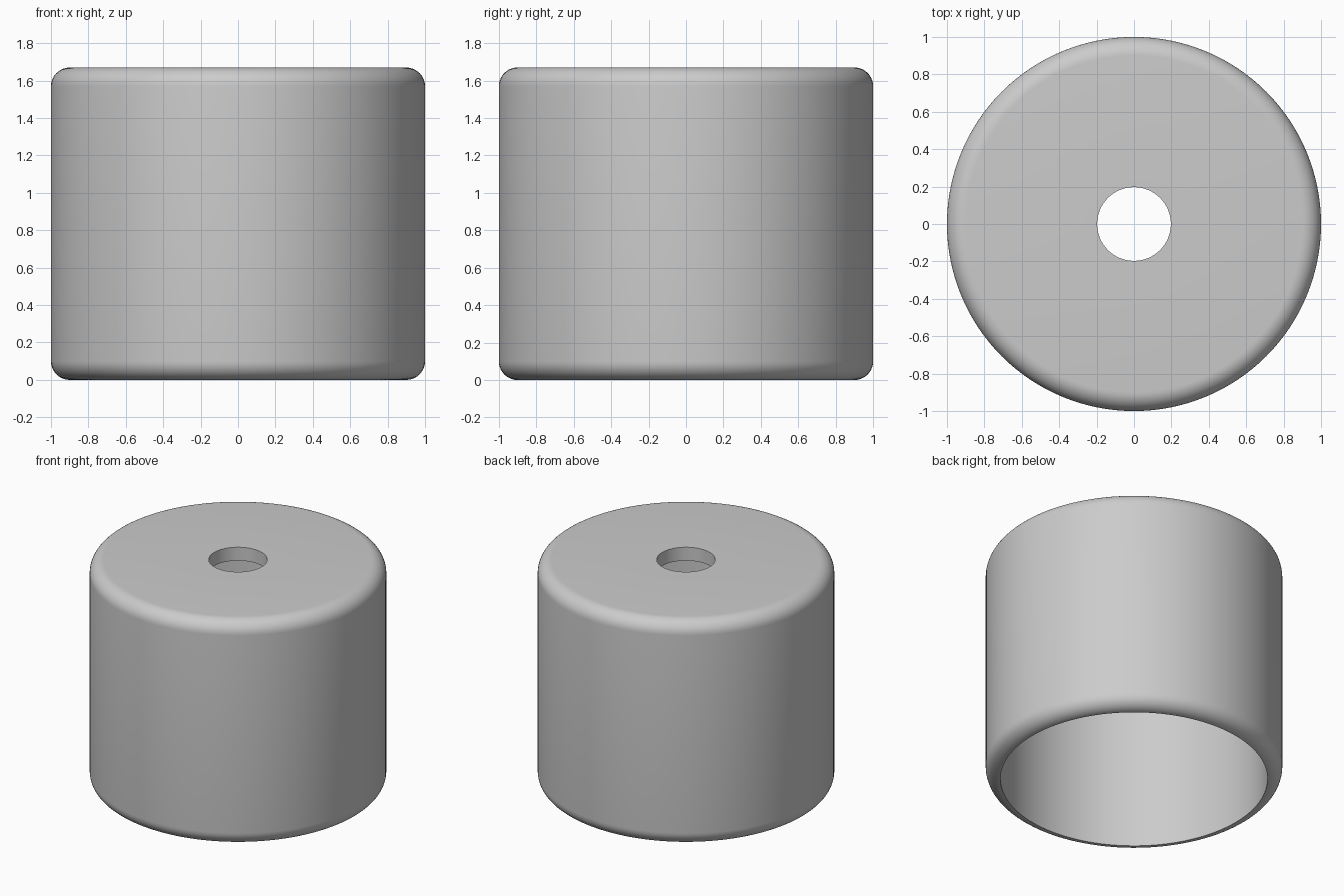
import bpy, bmesh, math
from mathutils import Matrix

cube = bpy.data.objects.get("Cube")
if cube:
    bpy.data.objects.remove(cube, do_unlink=True)

RADIUS, HEIGHT, FILLET, WALL, HOLE = 1.0, 1.67, 0.1, 0.1, 0.197
SEGMENTS, ARC_STEPS = 128, 10

grey = bpy.data.materials.new("light grey")
grey.use_nodes = True
colour = (0.6, 0.6, 0.6, 1)
grey.diffuse_color = colour
grey.node_tree.nodes["Principled BSDF"].inputs["Base Color"].default_value = colour


def fillet(z, start):
    """Quarter-circle points on the outer edge, from the start angle."""
    angles = [start + math.pi / 2 * i / ARC_STEPS for i in range(ARC_STEPS + 1)]
    return [(RADIUS - FILLET + FILLET * math.cos(a), z + FILLET * math.sin(a))
            for a in angles]


# Closed wall section: rounded outside, central hole, hollow inside
inner = RADIUS - WALL
profile = fillet(FILLET, -math.pi / 2) + fillet(HEIGHT - FILLET, 0)
profile += [(HOLE, HEIGHT), (HOLE, HEIGHT - WALL), (inner, HEIGHT - WALL)]

# Revolve the section into the cap
bm = bmesh.new()
rings = []
for s in range(SEGMENTS):
    turn = Matrix.Rotation(math.tau * s / SEGMENTS, 3, 'Z')
    rings.append([bm.verts.new(turn @ Matrix.Identity(3).col[0] * r + Matrix.Identity(3).col[2] * z)
                  for r, z in profile])
for s, ring in enumerate(rings):
    following = rings[(s + 1) % SEGMENTS]
    for i in range(len(profile)):
        j = (i + 1) % len(profile)
        bm.faces.new((ring[i], following[i], following[j], ring[j]))
bmesh.ops.recalc_face_normals(bm, faces=bm.faces)

mesh = bpy.data.meshes.new("hollow_cap")
bm.to_mesh(mesh)
bm.free()
mesh.materials.append(grey)
cap = bpy.data.objects.new("hollow_cap", mesh)
bpy.context.collection.objects.link(cap)

# Smooth sides with crisp rims
bpy.ops.object.select_all(action='DESELECT')
cap.select_set(True)
bpy.context.view_layer.objects.active = cap
bpy.ops.object.shade_smooth_by_angle(angle=math.radians(30))
